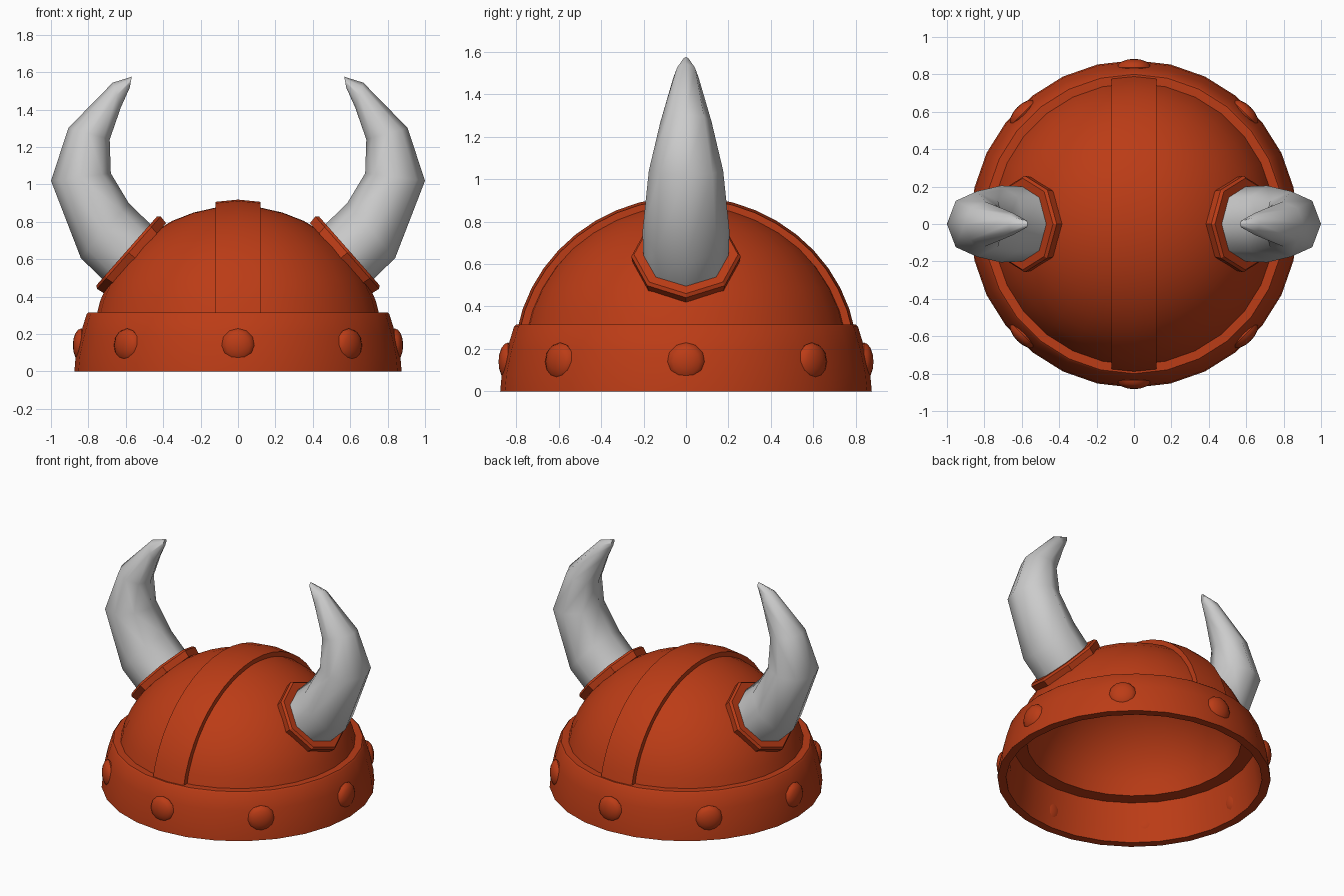
import bpy, bmesh
from math import sin, cos, pi, radians
from mathutils import Vector, Matrix

if "Cube" in bpy.data.objects:
    bpy.data.objects.remove(bpy.data.objects["Cube"])

SEG = 28
red = bpy.data.materials.new("helmet_red")
red.diffuse_color = (0.50, 0.045, 0.008, 1)
red.use_nodes = True
red.node_tree.nodes["Principled BSDF"].inputs["Base Color"].default_value = red.diffuse_color


def finish(name, bm, mat=None, mirror=False, angle=40):
    bmesh.ops.remove_doubles(bm, verts=bm.verts, dist=1e-5)
    bmesh.ops.recalc_face_normals(bm, faces=bm.faces)
    me = bpy.data.meshes.new(name)
    bm.to_mesh(me)
    bm.free()
    ob = bpy.data.objects.new(name, me)
    bpy.context.collection.objects.link(ob)
    if mat:
        me.materials.append(mat)
    bpy.ops.object.select_all(action='DESELECT')
    bpy.context.view_layer.objects.active = ob
    ob.select_set(True)
    bpy.ops.object.shade_smooth_by_angle(angle=radians(angle))
    if mirror:
        ob.modifiers.new("Mirror", 'MIRROR')
    return ob


def loft(rings, closed=True, loop=False):
    """Skin successive rings; loop joins last to first, otherwise ends are capped."""
    bm = bmesh.new()
    vs = [[bm.verts.new(p) for p in r] for r in rings]
    n = len(vs[0])
    for i in range(len(vs) if loop else len(vs) - 1):
        a, b = vs[i], vs[(i + 1) % len(vs)]
        for j in range(n if closed else n - 1):
            k = (j + 1) % n
            bm.faces.new((a[j], a[k], b[k], b[j]))
    if not loop:
        bm.faces.new(vs[0])
        bm.faces.new(vs[-1])
    return bm


def lathe(profile, closed):
    angles = [2 * pi * i / SEG for i in range(SEG)]
    return loft([[(r * sin(a), r * cos(a), z) for r, z in profile] for a in angles],
                closed, loop=True)


def arc(a, b, z0, n=9):
    """Dome half profile from the height z0 up to the pole (ellipse centred at z 0.15)."""
    from math import asin
    t0 = asin((z0 - 0.15) / b)
    ts = [t0 + (pi / 2 - t0) * i / n for i in range(n + 1)]
    return [(a * cos(t) if t < pi / 2 - 1e-6 else 0.0, 0.15 + b * sin(t)) for t in ts]


# Dome shell: outer and inner ellipse joined by the lower ledge
finish("dome", lathe(arc(0.775, 0.735, 0.27)[::-1] + arc(0.70, 0.665, 0.27), False), red)

# Tapered brow band
band = [(0.875, 0), (0.868, 0.08), (0.842, 0.20), (0.81, 0.305), (0.80, 0.315),
        (0.735, 0.315), (0.735, 0.27), (0.78, 0.27), (0.82, 0)]
finish("brow_band", lathe(band, True), red)

# Crest strip running front to back over the dome
section = [(-0.12, -0.04), (-0.12, 0.022), (0, 0.034), (0.12, 0.022), (0.12, -0.04)]
rings = []
for i in range(21):
    t = radians(10 + 160 * i / 20)
    rings.append([(x, -(0.775 + d) * cos(t), 0.15 + (0.735 + d) * sin(t))
                  for x, d in section])
finish("crest_strip", loft(rings), red)

# Eight domed rivets around the band
bm = bmesh.new()
for i in range(8):
    m = (Matrix.Rotation(i * pi / 4, 4, 'Z') @ Matrix.Translation((0.838, 0, 0.14))
         @ Matrix.Diagonal((0.045, 0.09, 0.09, 1)) @ Matrix.Rotation(pi / 2, 4, 'Y'))
    bmesh.ops.create_uvsphere(bm, u_segments=12, v_segments=8, radius=1, matrix=m)
finish("rivets", bm, red)

# Octagonal horn collar, mirrored
centre = Vector((0.595, 0, 0.645))
normal = Vector((0.75, 0, 0.66)).normalized()
side = Vector((normal.z, 0, -normal.x))


def octagon(r, h):
    return [centre + normal * h + r * (side * cos(k * pi / 4) + Vector((0, sin(k * pi / 4), 0)))
            for k in range(8)]


finish("horn_collar",
       loft([octagon(0.18, -0.06), octagon(0.25, -0.06), octagon(0.258, -0.015),
             octagon(0.245, 0), octagon(0.18, 0)], loop=True), red, mirror=True, angle=30)

# Horn: eight-sided sections (inner x, z, outer x, z, half width in y), mirrored
sections = [(0.44, 0.76, 0.705, 0.475, 0.20), (0.584, 0.90, 0.84, 0.606, 0.205),
            (0.68, 1.06, 1.0, 1.02, 0.175), (0.686, 1.24, 0.906, 1.303, 0.12),
            (0.627, 1.41, 0.67, 1.544, 0.06), (0.579, 1.517, 0.568, 1.576, 0.018)]
rings = []
for xi, zi, xo, zo, w in sections:
    c = Vector((xi + xo, 0, zi + zo)) / 2
    e = Vector((xo - xi, 0, zo - zi)) / 2
    rings.append([c + e * cos(k * pi / 4) + Vector((0, w * sin(k * pi / 4), 0))
                  for k in range(8)])
finish("horn", loft(rings), mirror=True, angle=60)
